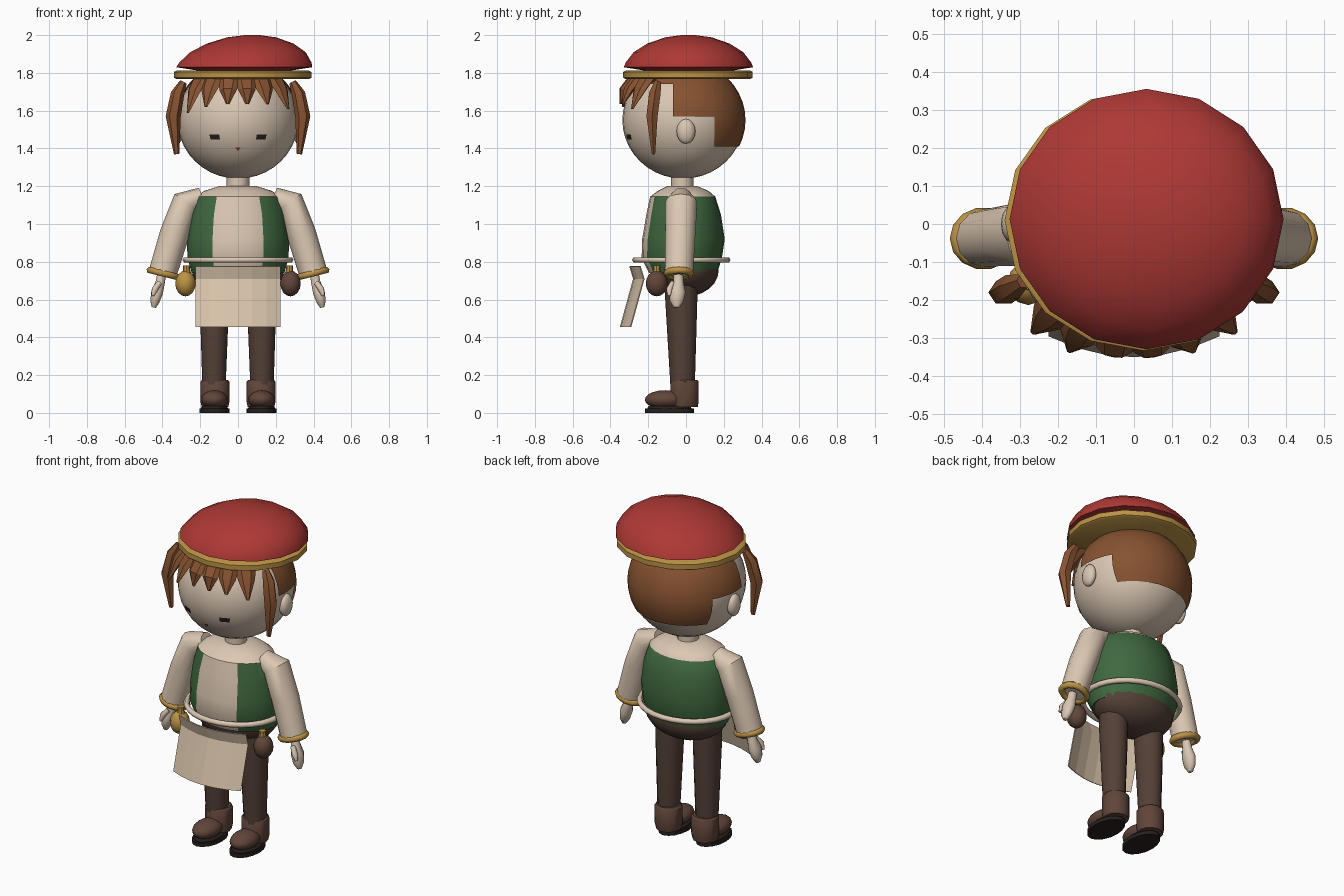
import bpy, bmesh, math
from mathutils import Vector, Matrix

cube = bpy.data.objects.get("Cube")
if cube:
    bpy.data.objects.remove(cube, do_unlink=True)


def material(name, r, g, b):
    m = bpy.data.materials.new(name)
    m.use_nodes = True
    m.diffuse_color = (r, g, b, 1)
    m.node_tree.nodes["Principled BSDF"].inputs["Base Color"].default_value = (r, g, b, 1)
    return m


SKIN = material("skin", .70, .57, .45)
CREAM = material("cream_cloth", .72, .58, .45)
APRON = material("apron_cloth", .70, .56, .41)
RED = material("hat_red", .42, .04, .035)
GREEN = material("vest_green", .05, .14, .05)
HAIR = material("hair_brown", .24, .085, .03)
GOLD = material("gold_trim", .50, .29, .06)
BROWN = material("leather_brown", .12, .06, .042)
TROUSER = material("trouser_brown", .088, .052, .038)
BLACK = material("near_black", .02, .015, .013)


def finish(name, bm, mats, angle=40, rule=None):
    bmesh.ops.recalc_face_normals(bm, faces=bm.faces)
    if rule:
        for f in bm.faces:
            f.material_index = rule(f.calc_center_median())
    me = bpy.data.meshes.new(name)
    bm.to_mesh(me)
    bm.free()
    for m in mats:
        me.materials.append(m)
    if angle:
        me.shade_smooth()
        me.set_sharp_from_angle(angle=math.radians(angle))
    ob = bpy.data.objects.new(name, me)
    bpy.context.collection.objects.link(ob)
    return ob


def tube(name, path, radii, mats, sides=12, side=(1, 0, 0), upright=False, angle=40, rule=None):
    """Loft elliptical rings along a path."""
    bm = bmesh.new()
    pts = [Vector(p) for p in path]
    rings = []
    for i, p in enumerate(pts):
        t = pts[min(i + 1, len(pts) - 1)] - pts[max(i - 1, 0)]
        t = Vector((0, 0, 1)) if upright else t.normalized()
        u = Vector(side)
        u = (u - t * u.dot(t)).normalized()
        v = t.cross(u)
        ru, rv = radii[i]
        rings.append([bm.verts.new(p + u * ru * math.cos(k * math.tau / sides)
                                   + v * rv * math.sin(k * math.tau / sides)) for k in range(sides)])
    for a, b in zip(rings, rings[1:]):
        for k in range(sides):
            n = (k + 1) % sides
            bm.faces.new((a[k], a[n], b[n], b[k]))
    bm.faces.new(rings[0])
    bm.faces.new(rings[-1])
    return finish(name, bm, mats, angle, rule)


def ball_mesh(c, r, seg=16, rings=10):
    bm = bmesh.new()
    bmesh.ops.create_uvsphere(bm, u_segments=seg, v_segments=rings, radius=1,
                              matrix=Matrix.Translation(c) @ Matrix.Diagonal((*r, 1)))
    return bm


def ball(name, c, r, mat, seg=16, rings=10):
    return finish(name, ball_mesh(c, r, seg, rings), [mat], 60)


def ring(name, c, rx, ry, thick, mat, axis=(0, 0, 1), seg=20, sides=6):
    """Elliptical torus facing along an axis."""
    bm = bmesh.new()
    turn = Vector((0, 0, 1)).rotation_difference(Vector(axis)).to_matrix()
    grid = []
    for i in range(seg):
        a = i * math.tau / seg
        row = []
        for j in range(sides):
            b = j * math.tau / sides
            d = thick * math.cos(b)
            p = Vector(((rx + d) * math.cos(a), (ry + d) * math.sin(a), thick * math.sin(b)))
            row.append(bm.verts.new(turn @ p + Vector(c)))
        grid.append(row)
    for i in range(seg):
        for j in range(sides):
            n, m = (i + 1) % seg, (j + 1) % sides
            bm.faces.new((grid[i][j], grid[n][j], grid[n][m], grid[i][m]))
    return finish(name, bm, [mat], 70)


# Head, neck and ears
HC, HR = Vector((0, -.015, 1.55)), Vector((.32, .322, .31))
ball("head", HC, HR, SKIN, 32, 20)
tube("neck", [(0, -.02, 1.16), (0, -.02, 1.27)], [(.06, .06)] * 2, [SKIN])

# Hair cap: a shell trimmed along straight hairlines
bm = ball_mesh(HC, HR * 1.025, 32, 20)
for co, no in (((0, -.07, 0), (0, 1, 0)), ((0, .15, 0), (0, 1, 0)),
               ((0, 0, 1.57), (0, 0, 1)), ((0, 0, 1.41), (0, 0, 1)), ((0, 0, 1.74), (0, 0, 1))):
    bmesh.ops.bisect_plane(bm, geom=bm.verts[:] + bm.edges[:] + bm.faces[:], plane_co=co, plane_no=no)


def is_hair(c):
    return c.z > 1.74 or (c.y > -.07 and c.z > 1.57) or (c.y > .15 and c.z > 1.41)


bmesh.ops.delete(bm, geom=[f for f in bm.faces if not is_hair(f.calc_center_median())], context='FACES')
finish("hair_cap", bm, [HAIR], 50)

# Fringe locks fanned over the brow
for i, (deg, r, z) in enumerate([(-43, .39, 1.59), (-27, .375, 1.62), (-9, .35, 1.635),
                                 (8, .35, 1.635), (25, .37, 1.635), (43, .39, 1.61)]):
    a = math.radians(deg)
    path = [(q * math.sin(a), -q * math.cos(a), h)
            for q, h in ((.2, 1.8), (.29, 1.765), (.335, 1.71), (r, z))]
    tube(f"fringe_lock_{i}", path, [(.05, .02), (.058, .025), (.047, .022), (.008, .005)],
         [HAIR], 6, (math.cos(a), math.sin(a), 0), angle=30)


# Face plates laid on the head surface
def face_plate(name, corners, mat):
    bm = bmesh.new()
    vs = []
    for x, z in corners:
        d = 1 - (x / HR.x) ** 2 - ((z - HC.z) / HR.z) ** 2
        vs.append(bm.verts.new((x, HC.y - HR.y * math.sqrt(d) - .006, z)))
    bm.faces.new(vs)
    finish(name, bm, [mat], 0)


face_plate("mouth", [(-.014, 1.405), (0, 1.385), (.014, 1.405)], RED)

# Hat: leaning dome above a flat gold rim
dome = [(.23, 1.81), (.36, 1.83), (.35, 1.855), (.305, 1.91), (.23, 1.955), (.13, 1.988), (.04, 2.0)]
tube("hat_dome", [(.033 + .25 * max(z - 1.83, 0), .013, z) for r, z in dome],
     [(r, r * .95) for r, z in dome], [RED], 16, upright=True, angle=50)
tube("hat_rim", [(.025, .01, z) for z in (1.767, 1.775, 1.805, 1.812)],
     [(r, r * .94) for r in (.35, .365, .365, .35)], [GOLD], 16, upright=True, angle=50)


# Torso: vest over an open shirt, coloured by front angle and height
def vest_rule(c):
    front = c.y < -.05 and abs(c.x) < .13 * (1 if c.z < 1.1 else .9)
    return 0 if c.z > 1.145 or front else 1


body = [(.74, .245, -.195, .165), (.82, .268, -.235, .19), (.92, .27, -.232, .205),
        (1.05, .255, -.21, .185), (1.145, .225, -.19, .155), (1.175, .18, -.15, .12), (1.2, .1, -.1, .06)]
tube("torso", [(0, (f + b) / 2, z) for z, rx, f, b in body],
     [(rx, (b - f) / 2) for z, rx, f, b in body], [CREAM, GREEN], 24, upright=True, rule=vest_rule)
ring("belt", (0, -.025, .81), .278, .245, .016, CREAM, seg=28)
ball("hips", (0, -.005, .755), (.245, .178, .14), TROUSER, 20, 12)

# Apron: a bowed sheet hanging from the belt
bm = bmesh.new()
rows = []
for z, y in ((.775, -.3), (.71, -.28), (.455, -.35)):
    rows.append([bm.verts.new((.225 * k / 3, y + .055 * (k / 3) ** 2, z)) for k in range(-3, 4)])
for a, b in zip(rows, rows[1:]):
    for k in range(6):
        bm.faces.new((a[k], b[k], b[k + 1], a[k + 1]))
apron = finish("apron", bm, [APRON], 0)
apron.modifiers.new("thickness", 'SOLIDIFY').thickness = .006

# Paired parts
for s, side in ((1, "left"), (-1, "right")):
    ball(side + "_ear", (s * .32, 0, 1.49), (.03, .05, .066), SKIN, 12, 8)
    face_plate(side + "_eye", [(s * .095, 1.447), (s * .145, 1.447), (s * .152, 1.475), (s * .1, 1.475)], BLACK)
    tube(side + "_side_lock",
         [(s * .29, -.15, 1.75), (s * .32, -.165, 1.69), (s * .343, -.18, 1.57), (s * .325, -.172, 1.37)],
         [(.02, .02), (.036, .035), (.04, .034), (.014, .01)], [HAIR], 6, angle=30)

    # Arm
    tube(side + "_sleeve",
         [(s * .19, -.025, 1.15), (s * .275, -.025, 1.115), (s * .335, -.03, .95), (s * .4, -.038, .735)],
         [(.05, .045), (.085, .075), (.08, .078), (.075, .075)], [CREAM], 12, (0, 1, 0))
    ring(side + "_cuff", (s * .395, -.038, .738), .073, .063, .019, GOLD, (s * .25, 0, -1), 14)
    tube(side + "_hand",
         [(s * .405, -.04, .73), (s * .412, -.04, .69), (s * .428, -.045, .64), (s * .44, -.05, .59), (s * .446, -.05, .558)],
         [(.025, .025), (.028, .026), (.043, .033), (.036, .026), (.015, .012)], [SKIN], 10, (0, 1, 0), angle=60)
    tube(side + "_thumb", [(s * .415, -.07, .69), (s * .44, -.088, .655), (s * .452, -.09, .62)],
         [(.014, .014), (.017, .017), (.008, .008)], [SKIN], 8, (0, 1, 0), angle=60)

    # Leg and boot
    tube(side + "_leg", [(s * .125, -.025, .7), (s * .125, -.025, .6), (s * .127, -.018, .15)],
         [(.078, .085), (.078, .085), (.062, .065)], [TROUSER])
    tube(side + "_boot_shaft", [(s * .122, -.008, z) for z in (.03, .06, .165, .175)],
         [(.07, .07), (.077, .075), (.077, .075), (.068, .067)], [BROWN])
    ball(side + "_boot_toe", (s * .125, -.11, .07), (.072, .108, .05), BROWN)
    tube(side + "_sole", [(s * .125, -.088, z) for z in (0, .022)], [(.08, .13)] * 2, [BLACK], 16)
    ring(side + "_welt", (s * .125, -.088, .025), .06, .105, .012, BLACK)

    # Hip pouch with a gold knob
    ball(side + "_pouch", (s * .278, -.155, .685), (.054, .058, .068), BROWN if s > 0 else GOLD, 12, 8)
    tube(side + "_pouch_knob", [(s * .272, -.155, z) for z in (.74, .76, .78)],
         [(.024, .024), (.018, .018), (.02, .02)], [GOLD], 8)
